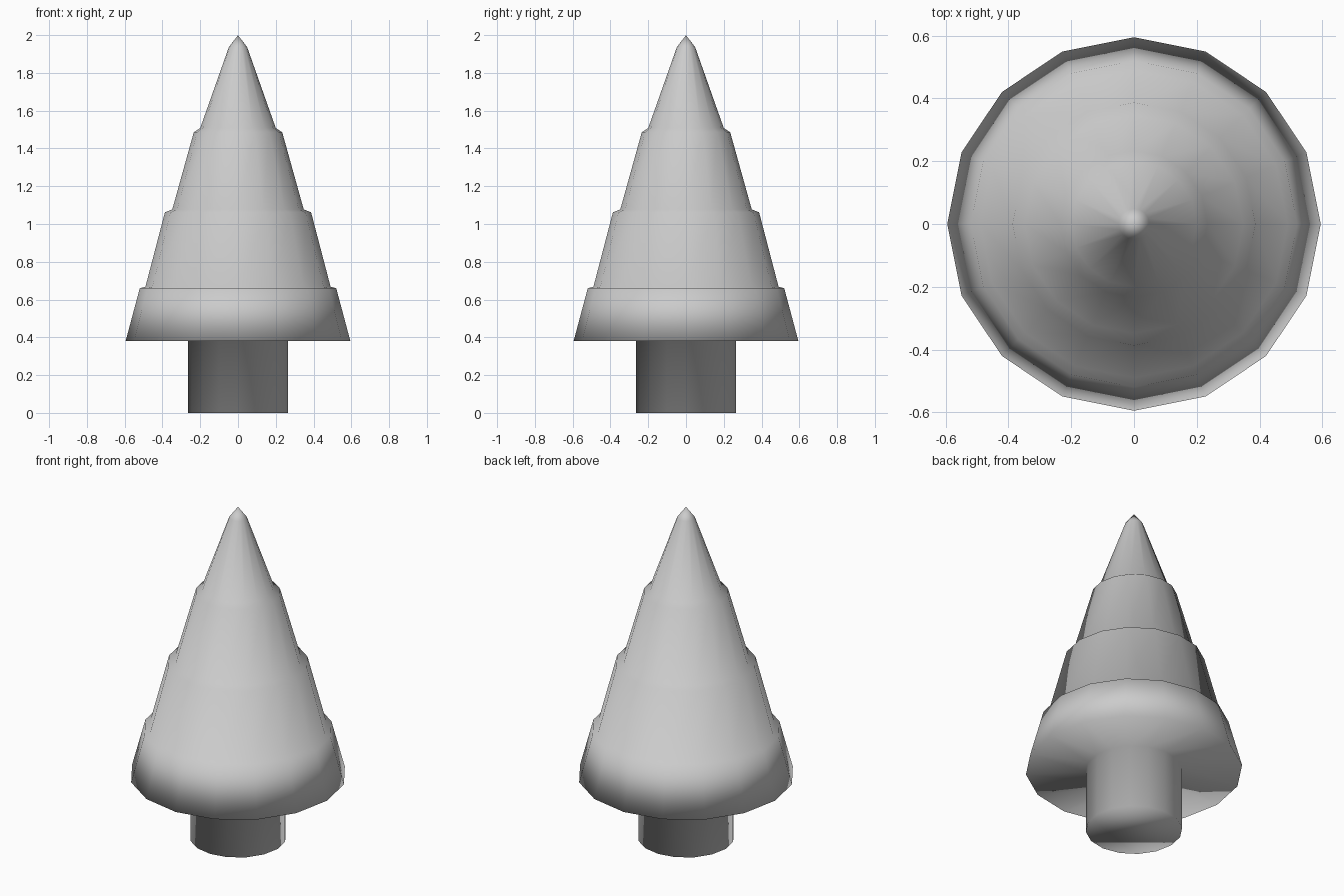
import bpy, bmesh, math

if "Cube" in bpy.data.objects:
    bpy.data.objects.remove(bpy.data.objects["Cube"])

SIDES = 16

# Half profile (radius, z), from the trunk base up to the tip
trunk = [(0.265, 0.0), (0.265, 0.38)]
skirt = [(0.595, 0.38), (0.52, 0.66)]
tiers = [(0.49, 0.668), (0.387, 1.062),
         (0.348, 1.077), (0.234, 1.486),
         (0.20, 1.508), (0.049, 1.935)]
TIP_Z = 2.0


def lathe(name, profile, tip_z):
    """Revolve a profile into one closed, smooth shaded body."""
    bm = bmesh.new()
    rings = []
    for r, z in profile:
        rings.append([bm.verts.new((r * math.cos(i * math.tau / SIDES),
                                    r * math.sin(i * math.tau / SIDES), z))
                      for i in range(SIDES)])
    # Walls between neighbouring rings
    for low, high in zip(rings, rings[1:]):
        for i in range(SIDES):
            j = (i + 1) % SIDES
            bm.faces.new((low[i], low[j], high[j], high[i]))
    # Flat base and pointed tip
    bm.faces.new(rings[0][::-1])
    tip = bm.verts.new((0, 0, tip_z))
    for i in range(SIDES):
        bm.faces.new((rings[-1][i], rings[-1][(i + 1) % SIDES], tip))
    bmesh.ops.recalc_face_normals(bm, faces=bm.faces[:])
    for face in bm.faces:
        face.smooth = True
    mesh = bpy.data.meshes.new(name)
    bm.to_mesh(mesh)
    bm.free()
    obj = bpy.data.objects.new(name, mesh)
    bpy.context.collection.objects.link(obj)
    return obj


# Trunk and stepped foliage are one continuous smooth surface
lathe("pine_tree", trunk + skirt + tiers, TIP_Z)
